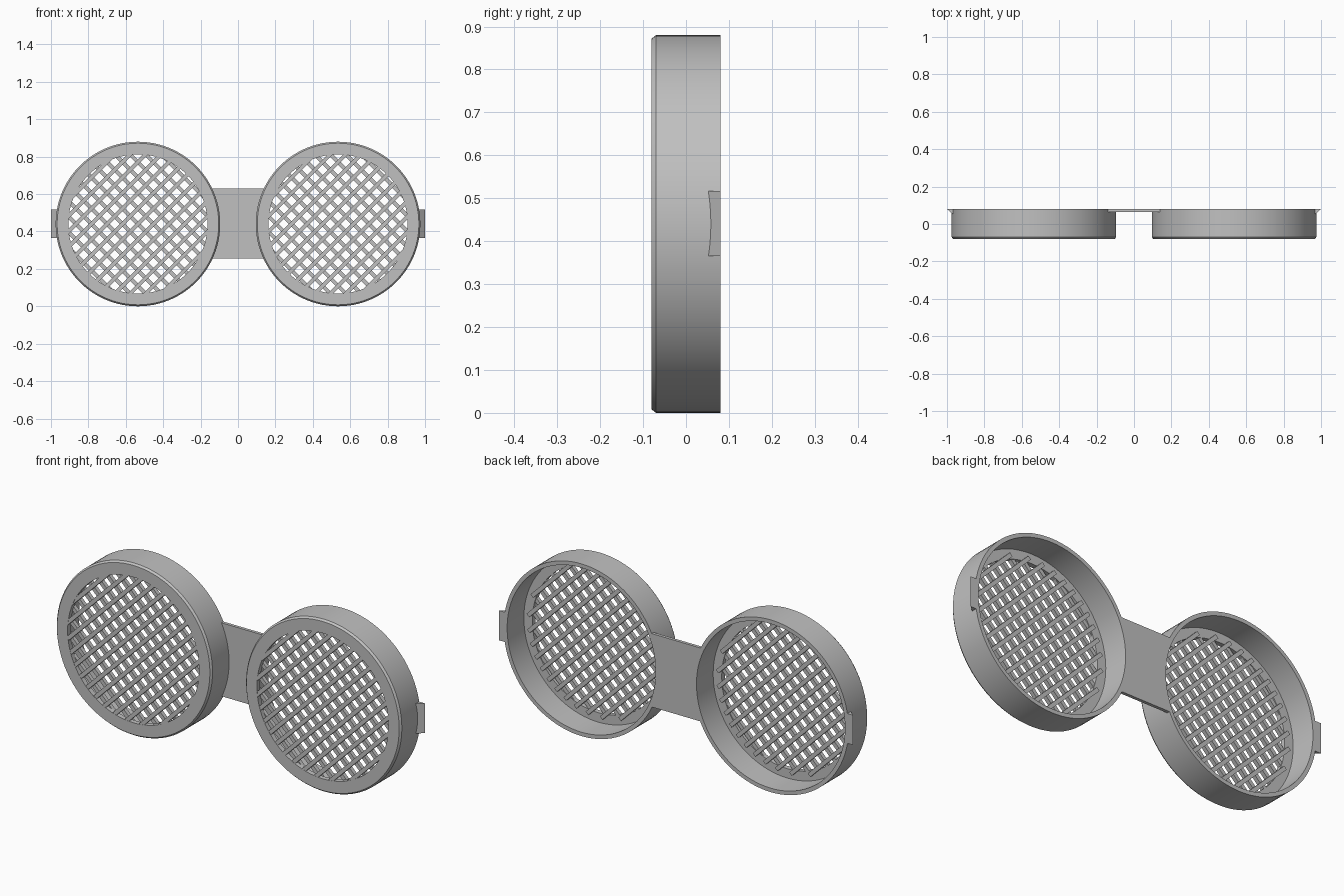
import bpy, bmesh, math
from mathutils import Matrix, Vector

cube = bpy.data.objects.get("Cube")
if cube:
    bpy.data.objects.remove(cube, do_unlink=True)

R, CX, CZ = 0.44, 0.535, 0.44      # ring radius and centre
HOLE, WALL = 0.372, 0.02           # front opening, wall thickness
FRONT, BACK = -0.08, 0.08
PITCH, BAR = 0.0585, 0.02          # mesh spacing, bar thickness

grey = bpy.data.materials.new("plain_grey")
grey.use_nodes = True
grey.diffuse_color = (0.53, 0.53, 0.53, 1)
grey.node_tree.nodes["Principled BSDF"].inputs["Base Color"].default_value = grey.diffuse_color


def finish(name, bm, smooth=False):
    bmesh.ops.recalc_face_normals(bm, faces=bm.faces)
    mesh = bpy.data.meshes.new(name)
    bm.to_mesh(mesh)
    bm.free()
    mesh.materials.append(grey)
    obj = bpy.data.objects.new(name, mesh)
    bpy.context.collection.objects.link(obj)
    if smooth:
        bpy.ops.object.select_all(action='DESELECT')
        obj.select_set(True)
        bpy.context.view_layer.objects.active = obj
        bpy.ops.object.shade_smooth_by_angle(angle=math.radians(30))
    return obj


def extruded(name, outline, offset):
    """Closed outline of points, pushed along an offset."""
    bm = bmesh.new()
    face = bm.faces.new([bm.verts.new(p) for p in outline])
    new = bmesh.ops.extrude_face_region(bm, geom=[face], use_keep_orig=True)["geom"]
    verts = [v for v in new if isinstance(v, bmesh.types.BMVert)]
    bmesh.ops.translate(bm, vec=offset, verts=verts)
    return finish(name, bm)


def ring(name, cx, segments=96):
    """Lathe the cup section, with chamfered front edge and inner flange."""
    section = [(R, BACK), (R, FRONT + 0.01), (R - 0.008, FRONT), (HOLE, FRONT),
               (HOLE, FRONT + 0.025), (R - WALL, FRONT + 0.025), (R - WALL, BACK)]
    bm = bmesh.new()
    loops = []
    for i in range(segments):
        a = math.tau * i / segments
        loops.append([bm.verts.new((cx + r * math.cos(a), y, CZ + r * math.sin(a)))
                      for r, y in section])
    n = len(section)
    for i in range(segments):
        a, b = loops[i], loops[(i + 1) % segments]
        for j in range(n):
            k = (j + 1) % n
            bm.faces.new((a[j], a[k], b[k], b[j]))
    finish(name, bm, smooth=True)


def bar_layer(name, cx, angle, y):
    """Parallel square bars spanning the opening, tilted about y."""
    bm = bmesh.new()
    turn = Matrix.Translation((cx, y, CZ)) @ Matrix.Rotation(angle, 4, 'Y')
    reach = HOLE + 0.015
    count = int(reach / PITCH)
    for i in range(-count, count + 1):
        d = i * PITCH
        length = 2 * math.sqrt(reach ** 2 - d ** 2)
        place = turn @ Matrix.Translation((0, 0, d)) @ Matrix.Diagonal((length, BAR, BAR, 1))
        bmesh.ops.create_cube(bm, size=1, matrix=place)
    finish(name, bm)


for side, s in (("left", 1), ("right", -1)):
    cx = s * CX
    ring(side + "_ring", cx)
    # Two crossed layers: the rear one stands proud of the flange
    bar_layer(side + "_front_bars", cx, -math.pi / 4, FRONT + 0.011)
    bar_layer(side + "_rear_bars", cx, math.pi / 4, FRONT + 0.031)
    # Wedge-shaped side tab
    wedge = [(s * x, y, 0.365) for x, y in ((0.958, BACK), (1.0, BACK), (0.958, 0.043))]
    extruded(side + "_tab", wedge, Vector((0, 0, 0.152)))

# Bridge plate whose ends follow the curve of the rings
arc = []
for i in range(13):
    z = 0.255 + 0.375 * i / 12
    arc.append((CX - math.sqrt((R - 0.005) ** 2 - (z - CZ) ** 2), z))
outline = [(x, BACK, z) for x, z in arc] + [(-x, BACK, z) for x, z in reversed(arc)]
extruded("bridge", outline, Vector((0, -0.016, 0)))
